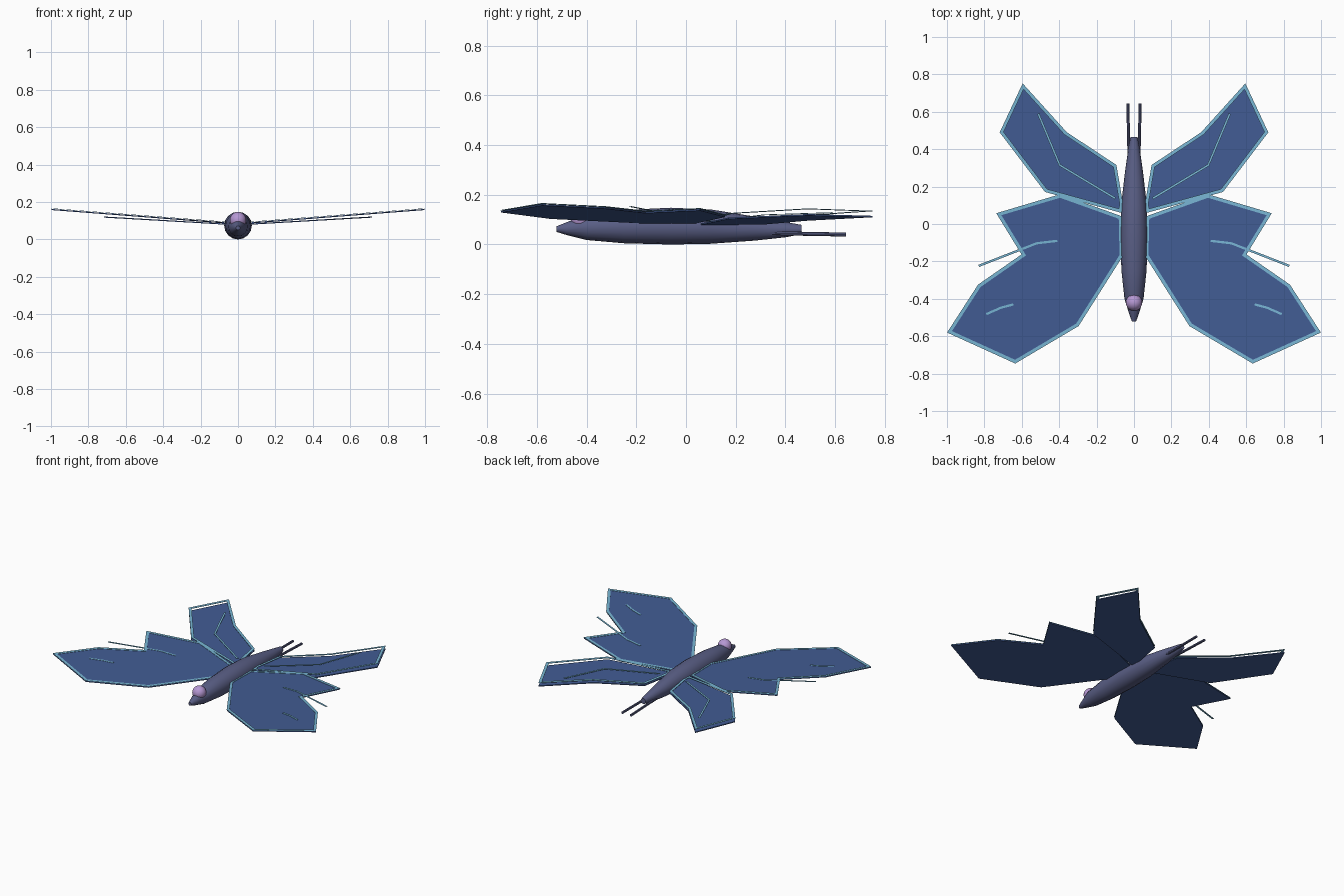
import bpy, bmesh, math
from mathutils import Vector

if "Cube" in bpy.data.objects:
    bpy.data.objects.remove(bpy.data.objects["Cube"])


def material(name, rgb):
    lin = [((c / 255 + 0.055) / 1.055) ** 2.4 for c in rgb] + [1]
    m = bpy.data.materials.new(name)
    m.use_nodes = True
    m.diffuse_color = lin
    m.node_tree.nodes["Principled BSDF"].inputs["Base Color"].default_value = lin
    return m


slate = material("slate body", (90, 95, 134))
blue = material("wing blue", (66, 92, 148))
aqua = material("pale aqua trim", (120, 182, 212))
lilac = material("lilac head", (182, 152, 212))


def finish(name, bm, mat, smooth=False, mirror=False):
    bmesh.ops.recalc_face_normals(bm, faces=bm.faces)
    me = bpy.data.meshes.new(name)
    bm.to_mesh(me)
    bm.free()
    me.materials.append(mat)
    ob = bpy.data.objects.new(name, me)
    bpy.context.collection.objects.link(ob)
    if mirror:
        mod = ob.modifiers.new("mirror", 'MIRROR')
        mod.use_mirror_merge = False
    if smooth:
        bpy.context.view_layer.objects.active = ob
        ob.select_set(True)
        bpy.ops.object.shade_smooth_by_angle(angle=math.radians(40))
        ob.select_set(False)
    return ob


def tube(name, rings, sides, mat, mirror=False):
    """Loft circles (x, y, z, radius) along y."""
    bm = bmesh.new()
    loops = []
    for x, y, z, r in rings:
        loops.append([bm.verts.new((x + r * math.cos(t), y, z + r * math.sin(t)))
                      for t in (math.tau * i / sides for i in range(sides))])
    for a, b in zip(loops, loops[1:]):
        for i in range(sides):
            j = (i + 1) % sides
            bm.faces.new((a[i], a[j], b[j], b[i]))
    bm.faces.new(loops[0])
    bm.faces.new(loops[-1])
    return finish(name, bm, mat, True, mirror)


def trim_height(x):
    return 0.088 + 0.077 * x


def hind_height(x):
    return 0.081 + 0.058 * x


def wing(name, outline, height, thick=0.006):
    bm = bmesh.new()
    top = [bm.verts.new((x, y, height(x))) for x, y in outline]
    low = [bm.verts.new((x, y, height(x) - thick)) for x, y in outline]
    bm.faces.new(top)
    bm.faces.new(low[::-1])
    for i in range(len(top)):
        j = (i + 1) % len(top)
        bm.faces.new((top[i], top[j], low[j], low[i]))
    finish(name, bm, blue, mirror=True)


def ribbon(name, path, inner, outer, closed=False, thick=0.002):
    """Mitred flat strip between two offsets to the left of a path."""
    pts = [Vector(p) for p in path]
    n = len(pts)
    bm = bmesh.new()
    sections = []
    for i, p in enumerate(pts):
        before = pts[i - 1] if closed or i else None
        after = pts[(i + 1) % n] if closed or i < n - 1 else None
        d1 = (p - before).normalized() if before else (after - p).normalized()
        d2 = (after - p).normalized() if after else d1
        n1, n2 = Vector((-d1.y, d1.x)), Vector((-d2.y, d2.x))
        miter = (n1 + n2).normalized()
        miter /= max(miter.dot(n1), 0.5)
        a, b = p + miter * inner, p + miter * outer
        sections.append([bm.verts.new((q.x, q.y, trim_height(q.x) + dz))
                         for q, dz in ((a, 0), (b, 0), (b, thick), (a, thick))])
    for i in range(n if closed else n - 1):
        s, t = sections[i], sections[(i + 1) % n]
        for k in range(4):
            m = (k + 1) % 4
            bm.faces.new((s[k], s[m], t[m], t[k]))
    if not closed:
        bm.faces.new(sections[0])
        bm.faces.new(sections[-1])
    finish(name, bm, aqua, mirror=True)


# Body, tail rods and head
tube("body", [(0, -0.522, 0.062, 0.011), (0, -0.48, 0.064, 0.026), (0, -0.40, 0.069, 0.051),
              (0, -0.25, 0.072, 0.067), (0, -0.06, 0.074, 0.074), (0, 0.1, 0.072, 0.069),
              (0, 0.28, 0.064, 0.048), (0, 0.40, 0.06, 0.031), (0, 0.465, 0.06, 0.019)], 16, slate)
tube("tail_rods", [(0.026, 0.32, 0.046, 0.008), (0.033, 0.645, 0.04, 0.008)], 8, slate, True)

bm = bmesh.new()
bmesh.ops.create_uvsphere(bm, u_segments=20, v_segments=12, radius=0.044)
bmesh.ops.translate(bm, verts=bm.verts, vec=(0, -0.42, 0.103))
finish("head", bm, lilac, True)

# Wings, outlined clockwise on the +x side
fore = [(0.065, 0.04), (0.395, 0.158), (0.735, 0.057), (0.6, -0.163), (0.833, -0.325),
        (0.998, -0.58), (0.635, -0.745), (0.297, -0.545), (0.06, -0.17)]
hind = [(0.065, 0.06), (0.06, 0.11), (0.095, 0.315), (0.36, 0.49), (0.595, 0.75),
        (0.717, 0.49), (0.475, 0.172)]
wing("fore_wings", fore, lambda x: trim_height(x) - 0.002)
wing("hind_wings", hind, hind_height)

# Wing borders and veins
ribbon("fore_wing_border", fore, 0.001, -0.017, closed=True)
ribbon("hind_wing_border", hind, 0.001, -0.017, closed=True)
veins = {
    "fore_wing_long_vein": [(0.41, -0.09), (0.52, -0.103), (0.83, -0.224)],
    "fore_wing_short_vein": [(0.645, -0.43), (0.71, -0.447), (0.79, -0.482)],
    "hind_wing_vein": [(0.512, 0.59), (0.397, 0.315), (0.1, 0.137)],
}
for name, path in veins.items():
    ribbon(name, path, -0.006, 0.006)
